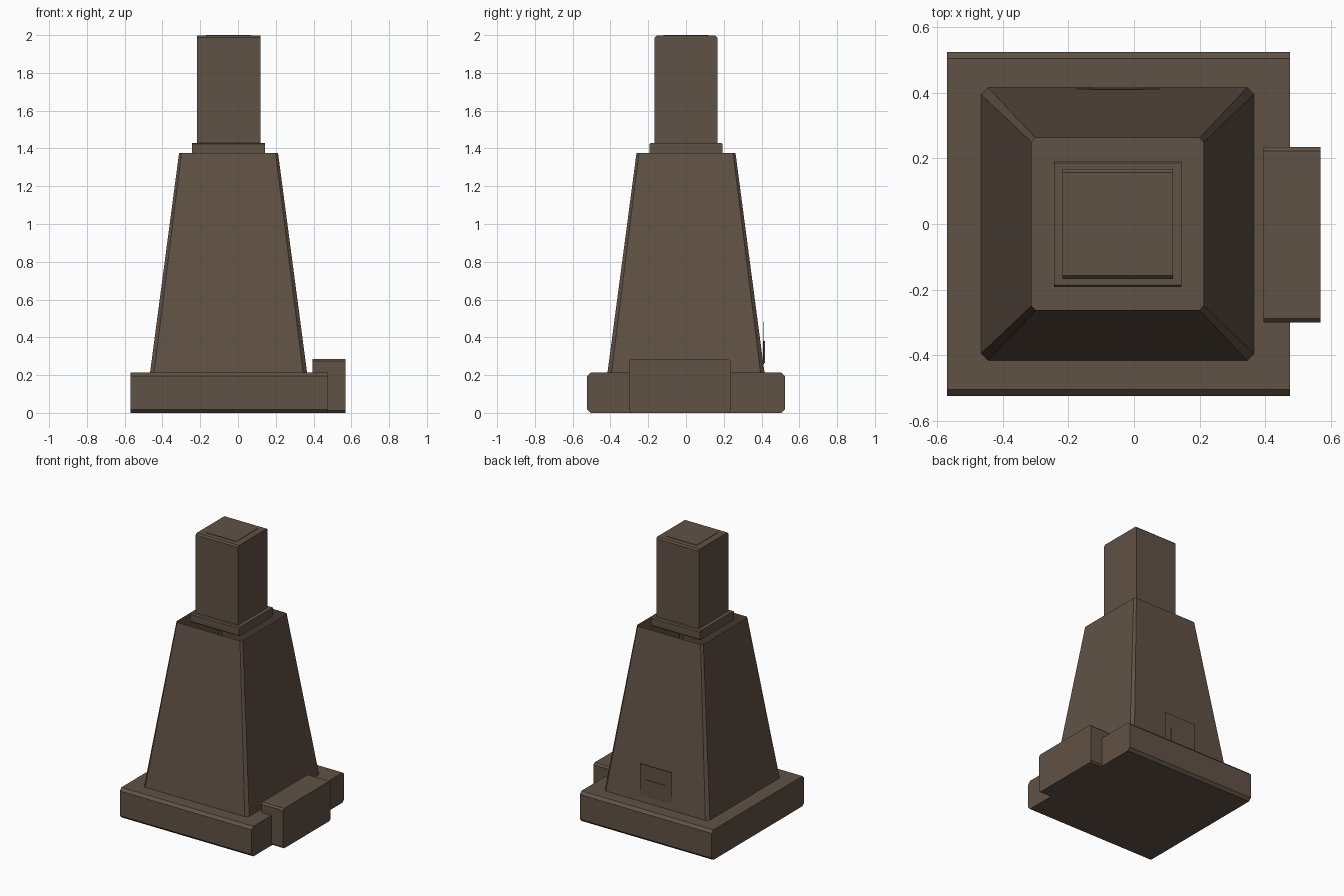
import bpy
import bmesh

cube = bpy.data.objects.get("Cube")
if cube:
    bpy.data.objects.remove(cube, do_unlink=True)

# One earthy brown for the whole model
brown = bpy.data.materials.new("earth_brown")
brown.use_nodes = True
COLOUR = (0.118, 0.084, 0.06, 1)
brown.diffuse_color = COLOUR
bsdf = next(n for n in brown.node_tree.nodes if n.type == 'BSDF_PRINCIPLED')
bsdf.inputs["Base Color"].default_value = COLOUR
bsdf.inputs["Roughness"].default_value = 0.9

AXIS_X = -0.05  # the tower stands off centre in x


def finish(name, bm):
    mesh = bpy.data.meshes.new(name)
    bm.to_mesh(mesh)
    bm.free()
    mesh.materials.append(brown)
    obj = bpy.data.objects.new(name, mesh)
    bpy.context.collection.objects.link(obj)
    return obj


def block(name, x, y, z, chamfer=0.0):
    """Box between the given ranges, chamfered on the edges that run along x."""
    bm = bmesh.new()
    bmesh.ops.create_cube(bm, size=1)
    for v in bm.verts:
        v.co = [(r[0] + r[1]) / 2 + c * (r[1] - r[0])
                for r, c in zip((x, y, z), v.co)]
    if chamfer:
        edges = [e for e in bm.edges
                 if abs(e.verts[0].co.x - e.verts[1].co.x) > 1e-4]
        bmesh.ops.bevel(bm, geom=edges, offset=chamfer, segments=1,
                        affect='EDGES')
    return finish(name, bm)


def around(half, centre=0.0):
    return (centre - half, centre + half)


# Foot slab and the block against its side
block("base_slab", (-0.57, 0.475), around(0.523), (0, 0.215), 0.019)
block("side_block", (0.395, 0.568), (-0.3, 0.235), (0, 0.286), 0.012)


# Tapered tower: open shell with chamfered corners
def ring(bm, half, cut, z):
    corners = []
    for sx, sy in ((1, 1), (-1, 1), (-1, -1), (1, -1)):
        pair = [(half - cut, half), (half, half - cut)]
        if sx * sy < 0:
            pair.reverse()
        # keep the ring running counter-clockwise
        for px, py in reversed(pair):
            corners.append(bm.verts.new((AXIS_X + sx * px, sy * py, z)))
    return corners


bm = bmesh.new()
low = ring(bm, 0.416, 0.021, 0.21)
high = ring(bm, 0.262, 0.013, 1.376)
for i in range(len(low)):
    j = (i + 1) % len(low)
    bm.faces.new((low[i], low[j], high[j], high[i]))
finish("tower_shell", bm)

# Collar, chimney and its cap plate
block("collar", around(0.194, AXIS_X), around(0.192), (1.365, 1.43), 0.007)
block("chimney", around(0.168, AXIS_X), around(0.167), (1.4, 1.997), 0.01)
block("chimney_cap", around(0.12, AXIS_X), around(0.12), (1.99, 2.0))

# Hatch on the back wall with a raised lower panel
block("hatch", around(0.127, AXIS_X), (0.409, 0.413), (0.26, 0.483))
block("hatch_panel", around(0.078, AXIS_X), (0.408, 0.417), (0.265, 0.38))
